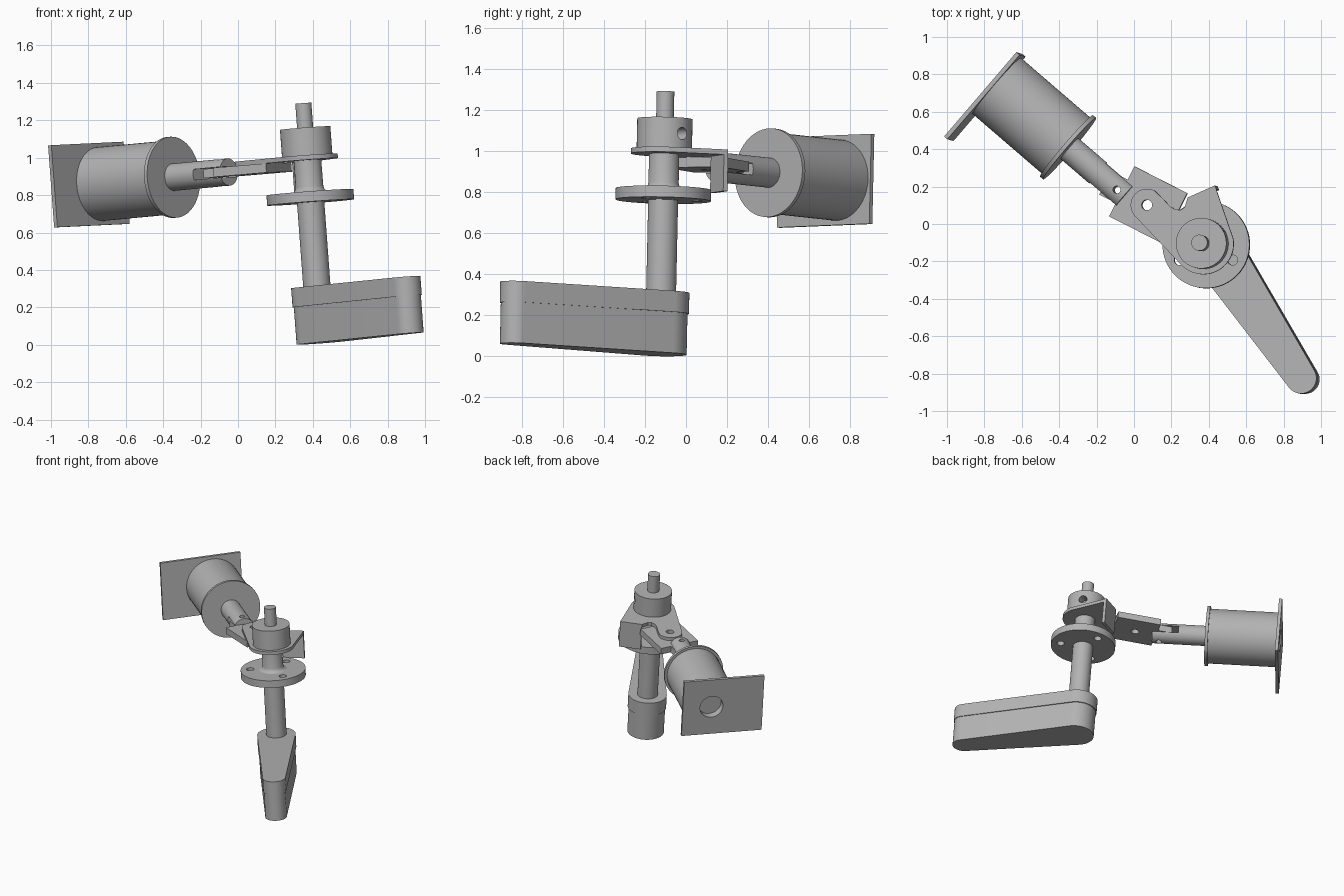
import bpy, bmesh
from math import sin, cos, radians, pi
from mathutils import Matrix, Vector

if "Cube" in bpy.data.objects:
    bpy.data.objects.remove(bpy.data.objects["Cube"])

GREY = (0.45, 0.45, 0.45, 1)
metal = bpy.data.materials.new("plain_grey")
metal.use_nodes = True
metal.diffuse_color = GREY
metal.node_tree.nodes["Principled BSDF"].inputs["Base Color"].default_value = GREY

# The whole assembly leans slightly: its upright axis is the spindle
up = Vector((-0.074, 0.022, 1)).normalized()
side = (Vector((1, 0, 0)) - up * up.x).normalized()
FRAME = Matrix((side, up.cross(side), up)).transposed().to_4x4()
FRAME.translation = (0.444, -0.128, 0.01)
# Motor frame: x runs back along the motor from the tip of its rod
MOTOR = FRAME @ Matrix.Translation((-0.424, 0.257, 0.953)) @ Matrix.Rotation(radians(139.3), 4, 'Z')
ALONG_X = Matrix.Rotation(pi / 2, 4, 'Y')


def finish(name, bm, frame):
    bmesh.ops.recalc_face_normals(bm, faces=bm.faces)
    mesh = bpy.data.meshes.new(name)
    bm.to_mesh(mesh)
    bm.free()
    mesh.materials.append(metal)
    ob = bpy.data.objects.new(name, mesh)
    bpy.context.collection.objects.link(ob)
    ob.matrix_world = frame
    return ob


def prism(name, points, low, high, frame=FRAME):
    bm = bmesh.new()
    face = bm.faces.new([bm.verts.new((x, y, low)) for x, y in points])
    top = bmesh.ops.extrude_face_region(bm, geom=[face])["geom"]
    bmesh.ops.translate(bm, vec=(0, 0, high - low),
                        verts=[v for v in top if isinstance(v, bmesh.types.BMVert)])
    return finish(name, bm, frame)


def arc(cx, cy, r, start, end, steps=24):
    angles = [radians(start + (end - start) * i / steps) for i in range(steps + 1)]
    return [(cx + r * cos(a), cy + r * sin(a)) for a in angles]


def disc(name, r, low, high, frame=FRAME, cx=0, cy=0):
    return prism(name, arc(cx, cy, r, 0, 354.375, 63), low, high, frame)


def lathe(name, profile, frame=FRAME):
    bm = bmesh.new()
    verts = [bm.verts.new((r, 0, z)) for r, z in profile]
    edges = [bm.edges.new(pair) for pair in zip(verts, verts[1:])]
    bmesh.ops.spin(bm, geom=verts + edges, axis=(0, 0, 1), cent=(0, 0, 0),
                   angle=2 * pi, steps=64)
    bmesh.ops.remove_doubles(bm, verts=bm.verts, dist=1e-5)
    return finish(name, bm, frame)


def cut(ob, *cutters):
    bpy.context.view_layer.update()
    for cutter in cutters:
        mod = ob.modifiers.new("cut", 'BOOLEAN')
        mod.operation = 'DIFFERENCE'
        mod.solver = 'EXACT'
        mod.object = cutter
        bpy.context.view_layer.objects.active = ob
        bpy.ops.object.modifier_apply(modifier=mod.name)
        bpy.data.objects.remove(cutter)
    return ob


def rectangle(x0, x1, y0, y1):
    return [(x0, y0), (x1, y0), (x1, y1), (x0, y1)]


# Tapered arm housing with an overhanging lid
TIP = Vector((0.473, -0.704))


def housing(name, big, small, low, high):
    heading = -56.1
    swing = 86
    return prism(name, arc(0, 0, big, heading + swing, heading + 360 - swing, 40)
                 + arc(*TIP, small, heading - swing, heading + swing), low, high)


parts = [housing("arm_housing", 0.131, 0.077, 0, 0.2),
         housing("arm_lid", 0.138, 0.082, 0.2, 0.303)]

# Spindle with a small fillet on the flange
parts.append(lathe("spindle", [
    (0, 0.29), (0.073, 0.29), (0.073, 0.76), (0.1, 0.76), (0.1, 0.808), (0.087, 0.813),
    (0.078, 0.823), (0.074, 0.838), (0.073, 1.01), (0.043, 1.01), (0.043, 1.285), (0, 1.285)]))

# Round flange with three bolt holes
flange = disc("flange", 0.233, 0.753, 0.808)
parts.append(cut(flange, *[disc("hole", 0.027, 0.7, 0.9, FRAME, *arc(0, 0, 0.165, a, a, 1)[0])
                           for a in (-30, 90, 210)]))

# Collar with a set screw hole in its side
collar = disc("collar", 0.135, 1.004, 1.152)
screw = FRAME @ Matrix.Translation((0, 0, 1.075)) @ Matrix.Rotation(radians(40), 4, 'Z') @ ALONG_X
parts.append(cut(collar, disc("hole", 0.03, 0.06, 0.2, screw)))

# Link plate: disc round the spindle, pivot arm and bent-down tab
PIVOT = (-0.302, 0.208)
TAB_A, TAB_B = Vector((-0.083, 0.248)), Vector((0.062, 0.312))
neck = [(-0.213, 0.238), (-0.178, 0.2), (-0.15, 0.184), (-0.122, 0.181), (-0.1, 0.194)]
outline = (arc(0, 0, 0.163, 10, -137, 40) + arc(*PIVOT, 0.087, 223, 62)
           + neck + [tuple(TAB_A), tuple(TAB_B)])
plate = prism("link_plate", outline, 0.979, 1.004)
parts.append(cut(plate, disc("hole", 0.028, 0.9, 1.1, FRAME, *PIVOT)))
inward = Vector((TAB_B.y - TAB_A.y, TAB_A.x - TAB_B.x)).normalized() * 0.022
parts.append(prism("link_tab", [TAB_A, TAB_B, TAB_B + inward, TAB_A + inward], 0.8, 1.004))

# Joint block: rectangle with a tongue that enters the rod slot
BLOCK = FRAME @ Matrix.Translation((-0.439, 0.282, 0)) @ Matrix.Rotation(radians(-27), 4, 'Z')
block = prism("joint_block", [(-0.1, -0.07), (0, -0.07), (0, -0.15), (0.318, -0.15),
                              (0.318, 0.15), (0, 0.15), (0, 0.07), (-0.1, 0.07)],
              0.93, 0.979, BLOCK)
PIN = MOTOR @ Matrix.Translation((0.05, 0, 0))
parts.append(cut(block, disc("hole", 0.028, 0.8, 1.1, FRAME, *PIVOT),
                 disc("hole", 0.02, -0.2, 0.2, PIN)))

# Slotted motor rod with a pin hole
AXIS = MOTOR @ ALONG_X
rod = disc("motor_rod", 0.073, 0, 0.42, AXIS)
parts.append(cut(rod, prism("slot", rectangle(-0.1, 0.19, -0.2, 0.2), -0.027, 0.03, MOTOR),
                 disc("hole", 0.02, -0.2, 0.2, PIN)))

# Motor body, front flange and mounting plate with a shallow bore
parts.append(disc("motor_flange", 0.217, 0.39, 0.412, AXIS))
body = disc("motor_body", 0.198, 0.405, 0.905, AXIS)
parts.append(cut(body, disc("bore", 0.085, 0.87, 1, AXIS)))
mount = prism("mounting_plate", rectangle(0.905, 0.928, -0.212, 0.382), -0.22, 0.22, MOTOR)
parts.append(cut(mount, disc("bore", 0.085, 0.8, 1, AXIS)))

# Smooth round walls, keep edges sharp
bpy.ops.object.select_all(action='DESELECT')
for part in parts:
    part.select_set(True)
bpy.context.view_layer.objects.active = parts[0]
bpy.ops.object.shade_smooth_by_angle(angle=radians(30))
